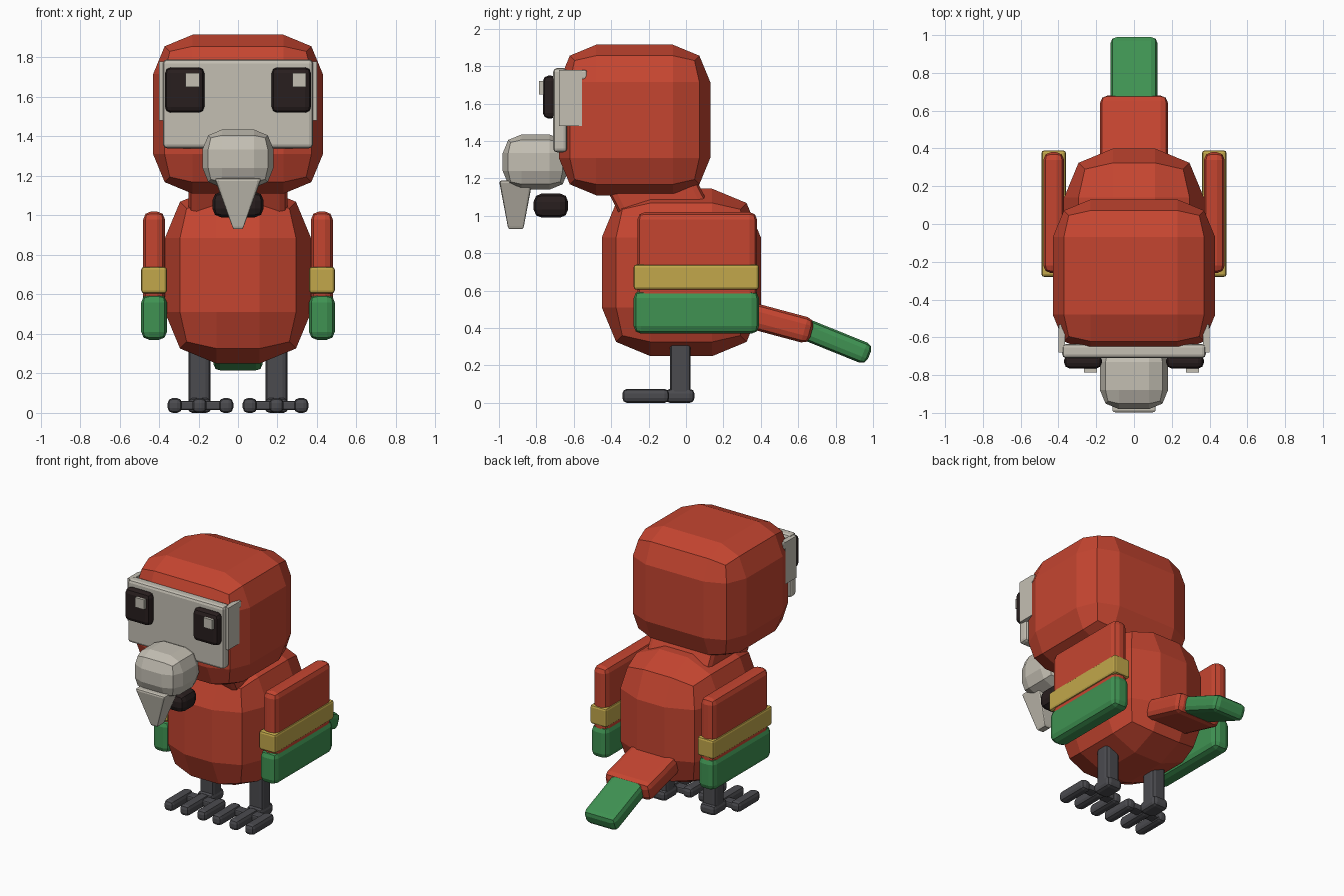
import bpy
import bmesh
from math import radians
from mathutils import Matrix, Vector

default = bpy.data.objects.get("Cube")
if default:
    bpy.data.objects.remove(default, do_unlink=True)


def material(name, rgb):
    mat = bpy.data.materials.new(name)
    mat.use_nodes = True
    mat.diffuse_color = (*rgb, 1)
    mat.node_tree.nodes["Principled BSDF"].inputs["Base Color"].default_value = (*rgb, 1)
    return mat


RED = material("feather_red", (0.56, 0.06, 0.03))
GREEN = material("feather_green", (0.05, 0.29, 0.085))
YELLOW = material("feather_yellow", (0.54, 0.39, 0.07))
CREAM = material("bone_cream", (0.55, 0.52, 0.45))
DARK = material("eye_black", (0.021, 0.013, 0.013))
GREY = material("leg_grey", (0.07, 0.07, 0.078))


def soft_box(name, mat, x, y, z, bevel, tilt=0, taper=None):
    """Box with chamfered edges from (min, max) ranges; tilt is degrees about x,
    taper is the x and y scale of the bottom end."""
    lo, hi = Vector((x[0], y[0], z[0])), Vector((x[1], y[1], z[1]))
    size, centre = hi - lo, (lo + hi) / 2
    bm = bmesh.new()
    bmesh.ops.create_cube(bm, size=1, matrix=Matrix.Diagonal((*size, 1)))
    if bevel:
        bmesh.ops.bevel(bm, geom=bm.edges[:], offset=bevel, segments=2,
                        profile=0.5, affect='EDGES', clamp_overlap=True)
    if taper:
        for v in bm.verts:
            t = 0.5 - v.co.z / size.z
            v.co.x *= 1 + (taper[0] - 1) * t
            v.co.y *= 1 + (taper[1] - 1) * t
    mesh = bpy.data.meshes.new(name)
    bm.to_mesh(mesh)
    bm.free()
    mesh.materials.append(mat)
    obj = bpy.data.objects.new(name, mesh)
    obj.location = centre
    obj.rotation_euler.x = radians(tilt)
    bpy.context.collection.objects.link(obj)
    return obj


def pair(name, mat, x, y, z, bevel):
    """Matching boxes on the left (+x) and right (-x)."""
    soft_box("left_" + name, mat, x, y, z, bevel)
    soft_box("right_" + name, mat, (-x[1], -x[0]), y, z, bevel)


# Body, neck and head
soft_box("body", RED, (-.37, .37), (-.45, .4), (.25, 1.145), .26)
soft_box("neck", RED, (-.25, .25), (-.375, .075), (.85, 1.35), .04, tilt=27)
soft_box("head", RED, (-.43, .43), (-.68, .13), (1.11, 1.915), .2)

# Face mask with side flaps
soft_box("face_mask", CREAM, (-.38, .38), (-.71, -.635), (1.34, 1.79), .02)
pair("mask_flap", CREAM, (.365, .4), (-.68, -.555), (1.48, 1.78), 0)
pair("mask_flap_tip", CREAM, (.375, .4), (-.57, -.53), (1.73, 1.78), .01)

# Eyes, with both glints on the same side
pair("eye", DARK, (.17, .37), (-.765, -.69), (1.52, 1.75), .03)
for side, shift in (("left", .31), ("right", -.23)):
    soft_box(side + "_eye_glint", CREAM, (shift - .035, shift + .035),
             (-.785, -.75), (1.65, 1.72), 0)

# Beak
soft_box("beak_base", CREAM, (-.18, .18), (-.98, -.63), (1.14, 1.435), .1)
soft_box("beak_tip", CREAM, (-.12, .12), (-1, -.82), (.93, 1.19), .015, taper=(.2, .45))
soft_box("lower_beak", DARK, (-.13, .13), (-.815, -.63), (.99, 1.12), .045)

# Wings with coloured bands
pair("wing", RED, (.37, .48), (-.26, .38), (.5, 1.02), .04)
pair("wing_band", YELLOW, (.36, .49), (-.28, .39), (.605, .74), .015)
pair("wing_tip", GREEN, (.36, .49), (-.28, .39), (.37, .6), .04)

# Tail
soft_box("tail_base", RED, (-.18, .18), (.22, .68), (.37, .51), .04, tilt=-15)
soft_box("tail_tip", GREEN, (-.125, .125), (.61, .995), (.27, .385), .035, tilt=-22)

# Legs and feet
pair("leg", GREY, (.14, .25), (-.085, .025), (.02, .36), .025)
pair("foot", GREY, (.135, .255), (-.11, .045), (0, .075), .025)
pair("toe_bridge", GREY, (.06, .32), (-.17, -.1), (.015, .06), .01)
for toe, x in (("inner", .06), ("middle", .195), ("outer", .32)):
    pair(toe + "_toe", GREY, (x - .036, x + .036), (-.34, -.09), (0, .075), .025)
